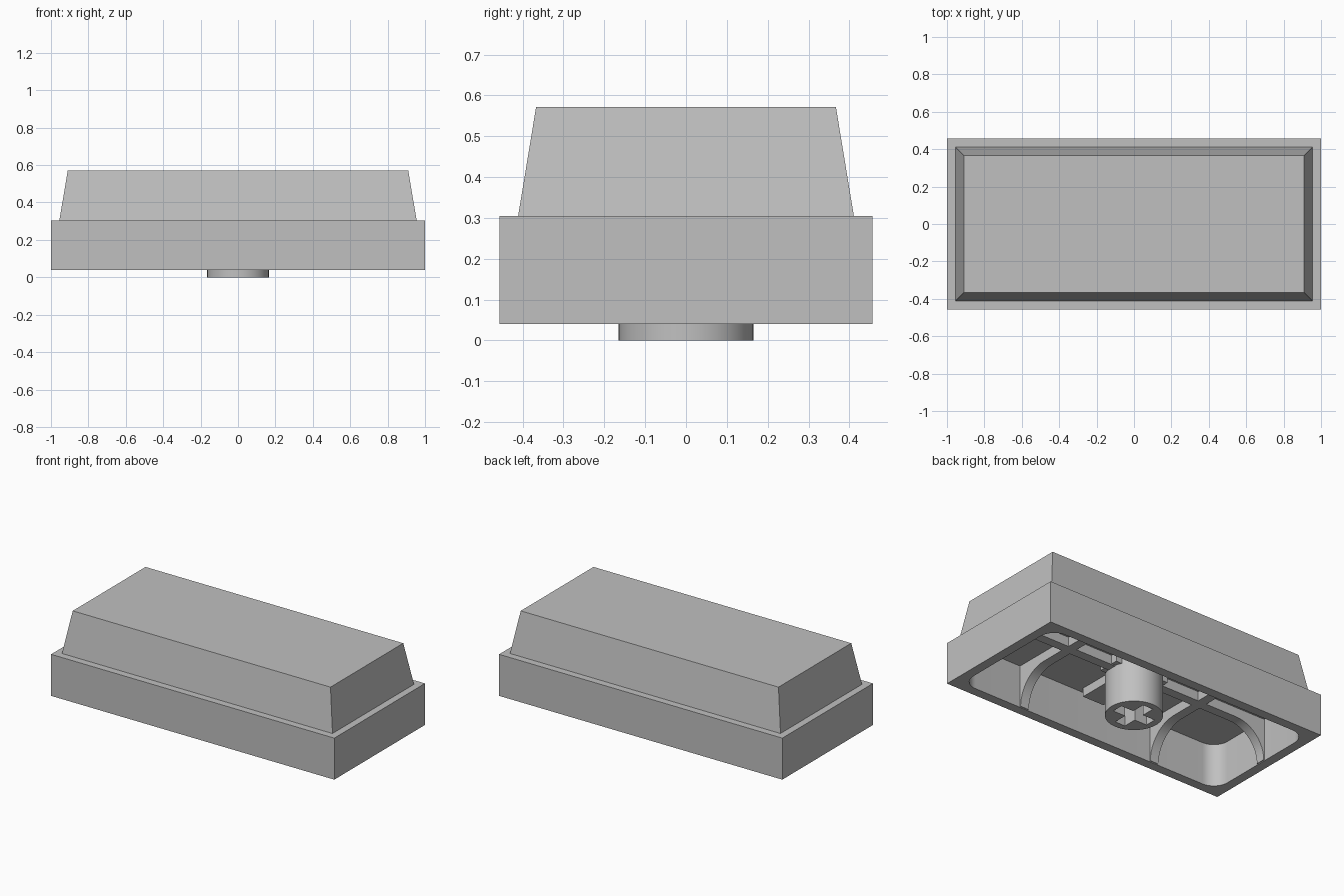
import bpy
import bmesh
import math

if "Cube" in bpy.data.objects:
    bpy.data.objects.remove(bpy.data.objects["Cube"])

grey = bpy.data.materials.new("plain_grey")
grey.use_nodes = True
color = (0.53, 0.53, 0.53, 1)
grey.diffuse_color = color
grey.node_tree.nodes["Principled BSDF"].inputs["Base Color"].default_value = color

HALF_X, HALF_Y = 1.0, 0.457
BOTTOM, STEP, TOP = 0.04, 0.305, 0.572
WALL, CEILING, RIB_LOW = 0.06, 0.31, 0.25
IN_X, IN_Y = HALF_X - WALL, HALF_Y - WALL


def add_object(name, bm):
    bmesh.ops.recalc_face_normals(bm, faces=bm.faces)
    mesh = bpy.data.meshes.new(name)
    bm.to_mesh(mesh)
    bm.free()
    mesh.materials.append(grey)
    obj = bpy.data.objects.new(name, mesh)
    bpy.context.collection.objects.link(obj)
    return obj


def stack(name, rings):
    """Closed solid lofted through rings of equal point count."""
    bm = bmesh.new()
    loops = [[bm.verts.new(p) for p in ring] for ring in rings]
    n = len(loops[0])
    for low, high in zip(loops, loops[1:]):
        for i in range(n):
            j = (i + 1) % n
            bm.faces.new((low[i], low[j], high[j], high[i]))
    bm.faces.new(loops[0])
    bm.faces.new(loops[-1])
    return add_object(name, bm)


def rect(x, y, z):
    return [(-x, -y, z), (x, -y, z), (x, y, z), (-x, y, z)]


def box(name, x, y, low, high):
    return stack(name, [rect(x, y, low), rect(x, y, high)])


def rounded_rect(x, y, r, z, steps=10):
    ring = []
    for k, (sx, sy) in enumerate([(1, 1), (-1, 1), (-1, -1), (1, -1)]):
        for i in range(steps + 1):
            a = math.pi / 2 * (k + i / steps)
            ring.append((sx * (x - r) + r * math.cos(a),
                         sy * (y - r) + r * math.sin(a), z))
    return ring


def cut(target, cutter):
    mod = target.modifiers.new("cut", "BOOLEAN")
    mod.operation = "DIFFERENCE"
    mod.solver = "EXACT"
    mod.object = cutter
    graph = bpy.context.evaluated_depsgraph_get()
    mesh = bpy.data.meshes.new_from_object(target.evaluated_get(graph))
    target.modifiers.clear()
    target.data = mesh
    bpy.data.objects.remove(cutter)


def smooth(obj):
    bpy.ops.object.select_all(action="DESELECT")
    obj.select_set(True)
    bpy.context.view_layer.objects.active = obj
    bpy.ops.object.shade_smooth_by_angle(angle=math.radians(30))


# Stepped cap with a tapered upper block
cap = stack("cap_shell", [
    rect(HALF_X, HALF_Y, BOTTOM), rect(HALF_X, HALF_Y, STEP),
    rect(0.955, 0.411, STEP), rect(0.91, 0.367, TOP)])

# Rounded hollow underneath
cut(cap, stack("hollow_cutter", [
    rounded_rect(IN_X, IN_Y, 0.1, BOTTOM - 0.1),
    rounded_rect(IN_X, IN_Y, 0.1, CEILING)]))
smooth(cap)


def arched_ends(half, radius, steps=12):
    """Underside of a rib: a quarter arch at each end, flat between."""
    side = []
    for i in range(steps + 1):
        a = math.pi / 2 * i / steps
        side.append((half - radius + radius * math.cos(a),
                     RIB_LOW - radius + radius * math.sin(a)))
    return side + [(-u, z) for u, z in reversed(side)]


def rib(name, half, along_x, offset):
    under = arched_ends(half - 0.005, RIB_LOW - BOTTOM - 0.005)
    deep = half + 0.01
    low = under[0][1]
    profile = [(deep, CEILING + 0.01), (deep, low)] + under
    profile += [(-deep, low), (-deep, CEILING + 0.01)]
    rings = []
    for t in (-0.03, 0.03):
        if along_x:
            rings.append([(u, t + offset, z) for u, z in profile])
        else:
            rings.append([(t + offset, u, z) for u, z in profile])
    smooth(stack(name, rings))


# Stiffening ribs
rib("long_rib", IN_X, True, 0)
rib("left_cross_rib", IN_Y, False, 0.48)
rib("right_cross_rib", IN_Y, False, -0.48)

# Pads around the stem root
box("stem_pad_long", 0.19, 0.07, RIB_LOW + 0.005, CEILING + 0.01)
box("stem_pad_cross", 0.075, 0.36, RIB_LOW + 0.005, CEILING + 0.01)

# Round stem with a cross-shaped socket
bm = bmesh.new()
bmesh.ops.create_cone(bm, cap_ends=True, segments=64, radius1=0.165,
                      radius2=0.165, depth=CEILING + 0.01)
bmesh.ops.translate(bm, verts=bm.verts, vec=(0, 0, (CEILING + 0.01) / 2))
stem = add_object("stem", bm)
cut(stem, box("socket_cutter", 0.123, 0.036, -0.1, 0.24))
cut(stem, box("socket_cutter", 0.036, 0.123, -0.1, 0.24))
smooth(stem)
